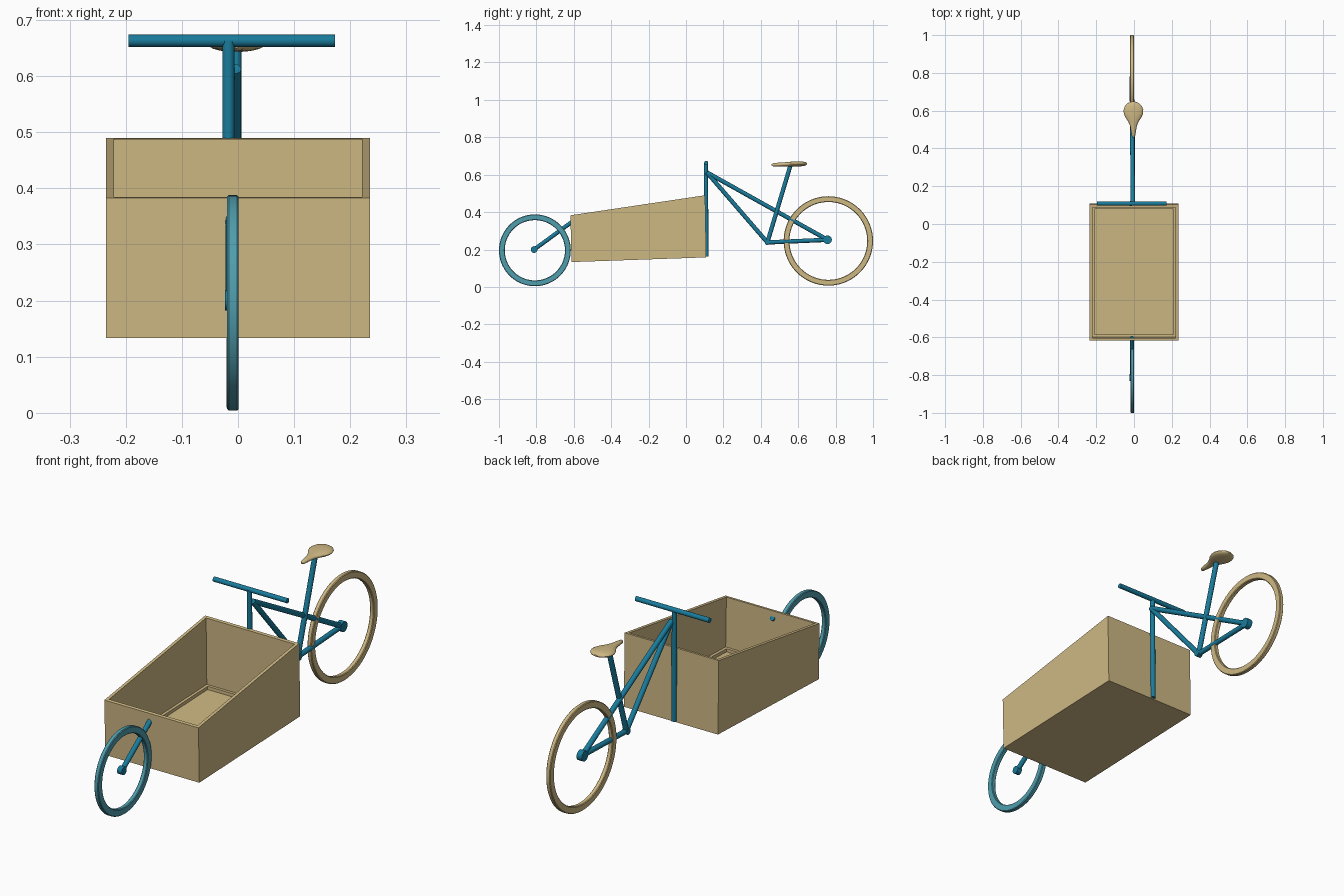
import bpy, bmesh, math
from mathutils import Vector

if "Cube" in bpy.data.objects:
    bpy.data.objects.remove(bpy.data.objects["Cube"])


def material(name, rgb):
    m = bpy.data.materials.new(name)
    m.diffuse_color = (*rgb, 1)
    m.use_nodes = True
    m.node_tree.nodes["Principled BSDF"].inputs["Base Color"].default_value = m.diffuse_color
    return m


TAN = material("tan", (0.62, 0.48, 0.23))
BLUE = material("blue", (0.01, 0.20, 0.33))
TEAL = material("teal", (0.08, 0.34, 0.42))


def loft(name, rings, mat, closed=False, smooth=True):
    """Skin a list of equal-length vertex rings; cap the ends unless closed."""
    bm = bmesh.new()
    rows = [[bm.verts.new(p) for p in r] for r in rings]
    n = len(rows[0])
    pairs = list(zip(rows, rows[1:])) + ([(rows[-1], rows[0])] if closed else [])
    for a, b in pairs:
        for i in range(n):
            j = (i + 1) % n
            bm.faces.new((a[i], a[j], b[j], b[i]))
    if not closed:
        bm.faces.new(rows[0][::-1])
        bm.faces.new(rows[-1])
    bmesh.ops.recalc_face_normals(bm, faces=bm.faces)
    me = bpy.data.meshes.new(name)
    bm.to_mesh(me)
    bm.free()
    ob = bpy.data.objects.new(name, me)
    bpy.context.collection.objects.link(ob)
    me.materials.append(mat)
    if smooth:
        bpy.context.view_layer.objects.active = ob
        bpy.ops.object.select_all(action='DESELECT')
        ob.select_set(True)
        bpy.ops.object.shade_smooth_by_angle(angle=math.radians(35))
    return ob


def tube(name, a, b, r, mat=BLUE, n=20):
    a, b = Vector(a), Vector(b)
    q = (b - a).to_track_quat('Z', 'Y')
    circle = [q @ Vector((r * math.cos(t), r * math.sin(t), 0))
              for t in (2 * math.pi * i / n for i in range(n))]
    return loft(name, [[p + c for c in circle] for p in (a, b)], mat)


def wheel(name, x, y, z, r, depth, mat, w=0.0205, n=72):
    # rectangular tyre section with softened corners, swept round the axle
    h, c = w / 2, 0.003
    section = [(-h, r - c), (-h + c, r), (h - c, r), (h, r - c),
               (h, r - depth + c), (h - c, r - depth),
               (-h + c, r - depth), (-h, r - depth + c)]
    rings = []
    for i in range(n):
        t = 2 * math.pi * i / n
        rings.append([(x + u, y + v * math.cos(t), z + v * math.sin(t)) for u, v in section])
    return loft(name, rings, mat, closed=True)


# wheels
wheel("front_wheel", -0.009, -0.808, 0.196, 0.192, 0.031, TEAL)
wheel("rear_wheel", -0.010, 0.761, 0.246, 0.239, 0.031, TAN)

# cargo box: outside, rim, inside, ledge and floor as nested rectangles
def rect(hw, y0, z0, y1, z1):
    return [(-hw, y0, z0), (hw, y0, z0), (hw, y1, z1), (-hw, y1, z1)]


loft("cargo_box", [
    rect(0.235, -0.612, 0.133, 0.108, 0.158),
    rect(0.235, -0.618, 0.383, 0.102, 0.490),
    rect(0.221, -0.604, 0.385, 0.088, 0.488),
    rect(0.221, -0.599, 0.162, 0.093, 0.186),
    rect(0.208, -0.586, 0.162, 0.080, 0.186),
    rect(0.208, -0.586, 0.148, 0.080, 0.171),
], TAN, smooth=False)

# front fork and hub
tube("front_fork", (-0.011, -0.812, 0.200), (-0.011, -0.600, 0.355), 0.011)
tube("front_hub", (-0.023, -0.812, 0.200), (0.000, -0.812, 0.200), 0.018)

# frame tubes
head, crank, axle = (-0.006, 0.112, 0.612), (-0.006, 0.435, 0.238), (-0.012, 0.757, 0.252)
tube("steering_tube", (-0.017, 0.110, 0.163), (-0.017, 0.106, 0.663), 0.011)
tube("handlebar", (-0.195, 0.108, 0.663), (0.173, 0.108, 0.663), 0.0108)
tube("top_tube", head, axle, 0.0115)
tube("down_tube", head, crank, 0.0115)
tube("seat_tube", crank, (-0.005, 0.560, 0.655), 0.0115)
tube("chain_stay", crank, axle, 0.0115)
tube("crank_shell", (-0.018, 0.435, 0.238), (0.006, 0.435, 0.238), 0.014)
tube("rear_hub", (-0.025, 0.757, 0.252), (0.001, 0.757, 0.252), 0.023)

# saddle: (y, half width, bottom z, top z) stations from nose to tail
stations = [(0.458, 0.003, 0.650, 0.656), (0.466, 0.009, 0.645, 0.661),
            (0.49, 0.013, 0.644, 0.664), (0.52, 0.018, 0.645, 0.666),
            (0.545, 0.029, 0.644, 0.668), (0.565, 0.043, 0.643, 0.670),
            (0.585, 0.051, 0.643, 0.671), (0.605, 0.052, 0.644, 0.671),
            (0.625, 0.045, 0.646, 0.670), (0.640, 0.030, 0.650, 0.667),
            (0.648, 0.009, 0.655, 0.662)]
rings = []
for y, hw, z0, z1 in stations:
    ring = []
    for i in range(20):
        t = 2 * math.pi * i / 20
        ring.append((-0.003 + hw * math.cos(t), y, (z0 + z1) / 2 + (z1 - z0) / 2 * math.sin(t)))
    rings.append(ring)
loft("saddle", rings, TAN)
